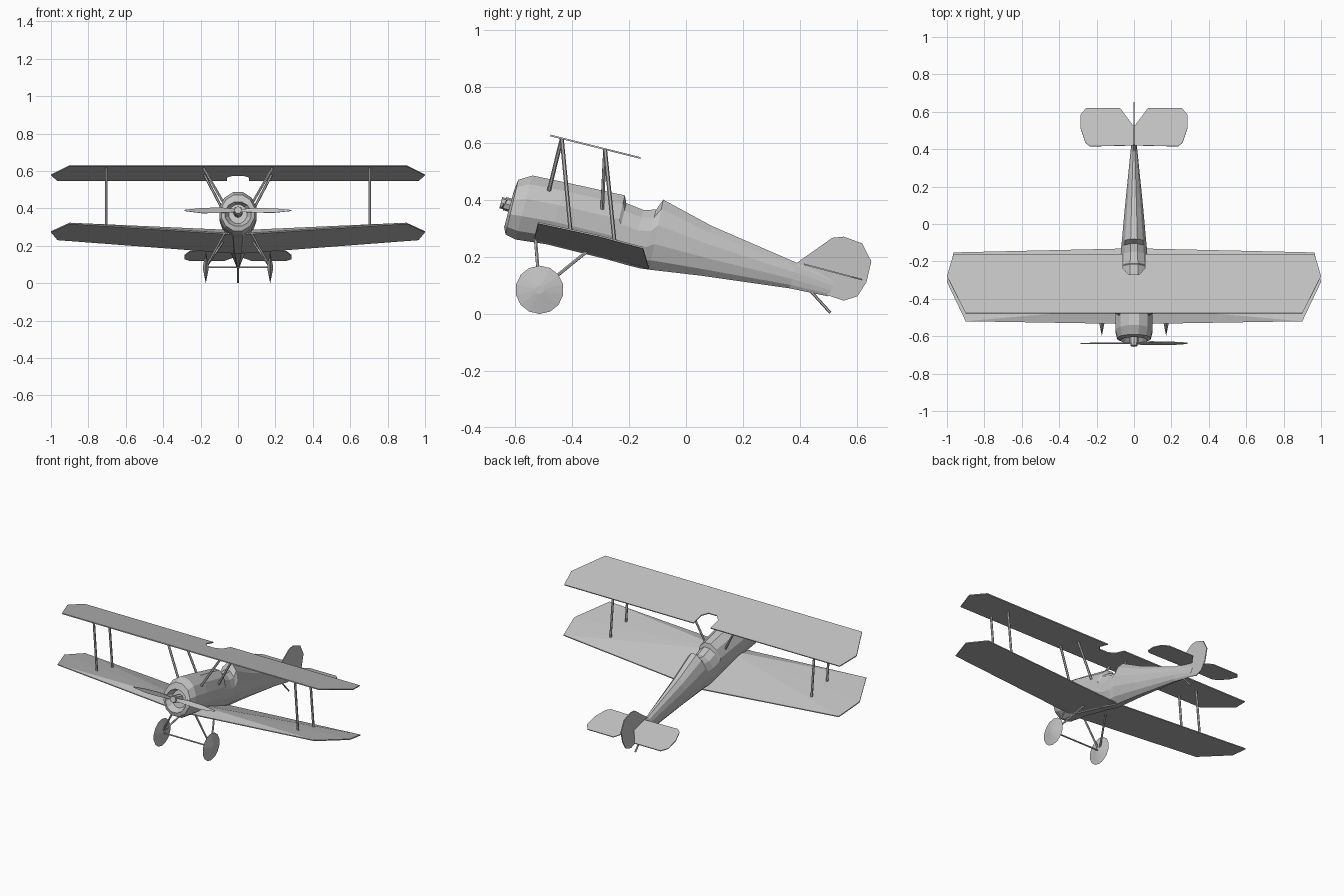
import bpy, bmesh, math
from mathutils import Vector, Matrix

cube = bpy.data.objects.get("Cube")
if cube:
    bpy.data.objects.remove(cube)

grey = bpy.data.materials.new("plain_grey")
grey.use_nodes = True
colour = (0.55, 0.55, 0.55, 1)
grey.diffuse_color = colour
grey.node_tree.nodes["Principled BSDF"].inputs["Base Color"].default_value = colour

TILT = math.radians(14.5)                       # nose-up stance on the ground
AXIS = Vector((0, math.cos(TILT), -math.sin(TILT)))
UP = Vector((0, math.sin(TILT), math.cos(TILT)))
SIDES = ((1, "left"), (-1, "right"))


def finish(name, bm):
    bmesh.ops.recalc_face_normals(bm, faces=bm.faces)
    mesh = bpy.data.meshes.new(name)
    bm.to_mesh(mesh)
    bm.free()
    mesh.materials.append(grey)
    obj = bpy.data.objects.new(name, mesh)
    bpy.context.collection.objects.link(obj)
    return obj


def plate(name, points, offset):
    """Flat outline thickened evenly along the offset vector."""
    bm = bmesh.new()
    off = Vector(offset)
    a = [bm.verts.new(Vector(p) - off / 2) for p in points]
    b = [bm.verts.new(Vector(p) + off / 2) for p in points]
    n = len(a)
    bm.faces.new(a)
    bm.faces.new(b[::-1])
    for i in range(n):
        bm.faces.new((a[i], a[(i + 1) % n], b[(i + 1) % n], b[i]))
    return finish(name, bm)


def loft(name, rings):
    """Skin a list of equal-length point rings and cap both ends."""
    bm = bmesh.new()
    vs = [[bm.verts.new(p) for p in r] for r in rings]
    n = len(vs[0])
    for r, s in zip(vs, vs[1:]):
        for i in range(n):
            bm.faces.new((r[i], r[(i + 1) % n], s[(i + 1) % n], s[i]))
    bm.faces.new(vs[0])
    bm.faces.new(vs[-1])
    return finish(name, bm)


def rod(name, a, b, radius, sides=6, end_radius=None):
    a, b = Vector(a), Vector(b)
    bm = bmesh.new()
    turn = (b - a).to_track_quat('Z', 'Y').to_matrix().to_4x4()
    bmesh.ops.create_cone(bm, cap_ends=True, segments=sides, radius1=radius,
                          radius2=radius if end_radius is None else end_radius,
                          depth=(b - a).length,
                          matrix=Matrix.Translation((a + b) / 2) @ turn)
    return finish(name, bm)


# Fuselage: each section is top y, top z, bottom y, bottom z, half width
def section(ty, tz, by, bz, w, n=12):
    ring = []
    for i in range(n):
        ang = (i + 0.5) * math.tau / n
        t = 0.5 - 0.5 * math.cos(ang) / math.cos(math.pi / n)
        ring.append((w * math.sin(ang), ty + (by - ty) * t, tz + (bz - tz) * t))
    return ring


loft("fuselage", [section(*s) for s in (
    (-.57, .42, -.60, .32, .05),
    (-.605, .435, -.64, .305, .072),
    (-.59, .472, -.635, .28, .092),
    (-.54, .487, -.60, .262, .103),
    (-.42, .462, -.49, .245, .1),
    (-.215, .417, -.27, .19, .08),
    (-.21, .39, -.26, .187, .079),
    (-.15, .366, -.2, .17, .074),
    (-.105, .367, -.16, .16, .071),
    (-.08, .402, -.13, .156, .068),
    (.09, .31, .05, .135, .052),
    (.39, .18, .365, .09, .02),
    (.53, .12, .5, .062, .004))])

# Propeller and hub
hub = Vector((0, -.638, .388))
rod("engine_shaft", hub + AXIS * .07, hub, .024, 8)
rod("propeller_hub", hub + AXIS * .012, hub - AXIS * .014, .02, 8)
for s, side in SIDES:
    chord = (UP + AXIS * .35 * s).normalized()
    blade = [(.01, .008), (.09, .016), (.19, .014), (.285, .004),
             (.285, -.002), (.19, -.014), (.09, -.012), (.01, -.008)]
    plate(f"propeller_blade_{side}",
          [hub + Vector((s * x, 0, 0)) + chord * h for x, h in blade], AXIS * .005)

# Upper wing with a notch above the cockpit
half = [(.03, -.27), (.06, -.235), (.06, -.16), (.965, -.16),
        (1, -.28), (.9, -.477)]
outline = half + [(-x, y) for x, y in reversed(half)]
plate("upper_wing", [(x, y, .628 - .25 * (y + .477)) for x, y in outline], UP * .006)


# Lower wing halves with dihedral and a thicker root
def lower_z(x, y):
    return .26 - .25 * (y + .53) + .07 * abs(x)


for s, side in SIDES:
    bm = bmesh.new()
    for x, y in ((0, -.535), (.9, -.52), (1, -.31), (.965, -.152), (.6, -.155), (0, -.13)):
        for h in (-.003, .003):
            bm.verts.new((s * x, y, lower_z(x, y) + h))
    for x in (0, .1):
        bm.verts.new((s * x, -.44, .283))
    bmesh.ops.convex_hull(bm, input=bm.verts)
    bmesh.ops.dissolve_limit(bm, angle_limit=.01, verts=bm.verts, edges=bm.edges)
    finish(f"lower_wing_{side}", bm)

# Struts, wheels and undercarriage legs
for s, side in SIDES:
    rod(f"front_wing_strut_{side}", (s * .705, -.405, .28), (s * .705, -.437, .617), .007)
    rod(f"rear_wing_strut_{side}", (s * .705, -.25, .24), (s * .705, -.285, .58), .007)
    rod(f"front_cabane_strut_{side}", (s * .08, -.482, .435), (s * .185, -.437, .617), .007)
    rod(f"rear_cabane_strut_{side}", (s * .07, -.295, .37), (s * .18, -.285, .58), .007)
    axle = Vector((s * .172, -.515, .085))
    rod(f"front_leg_{side}", axle, (s * .07, -.53, .27), .006)
    rod(f"rear_leg_{side}", axle, (s * .07, -.33, .235), .006)
    for d, face in ((1, "outer"), (-1, "inner")):
        rod(f"wheel_{face}_{side}", axle, axle + Vector((s * d * .014, 0, 0)),
            .085, 14, .015)
rod("axle", (-.18, -.515, .085), (.18, -.515, .085), .005)

# Tail surfaces and skid
half = [(0, .42), (.235, .415), (.26, .435), (.285, .51), (.285, .585), (.255, .62), (.075, .62)]
outline = half + [(0, .52)] + [(-x, y) for x, y in reversed(half[1:])]
plate("tailplane", [(x, y, .175 - .265 * (y - .415)) for x, y in outline], UP * .005)
fin = [(.39, .18), (.515, .268), (.555, .272), (.62, .248), (.652, .185),
       (.635, .112), (.603, .062), (.555, .047), (.5, .065)]
plate("fin_and_rudder", [(0, y, z) for y, z in fin], (.006, 0, 0))
rod("tail_skid", (0, .43, .09), (0, .508, .004), .005)
